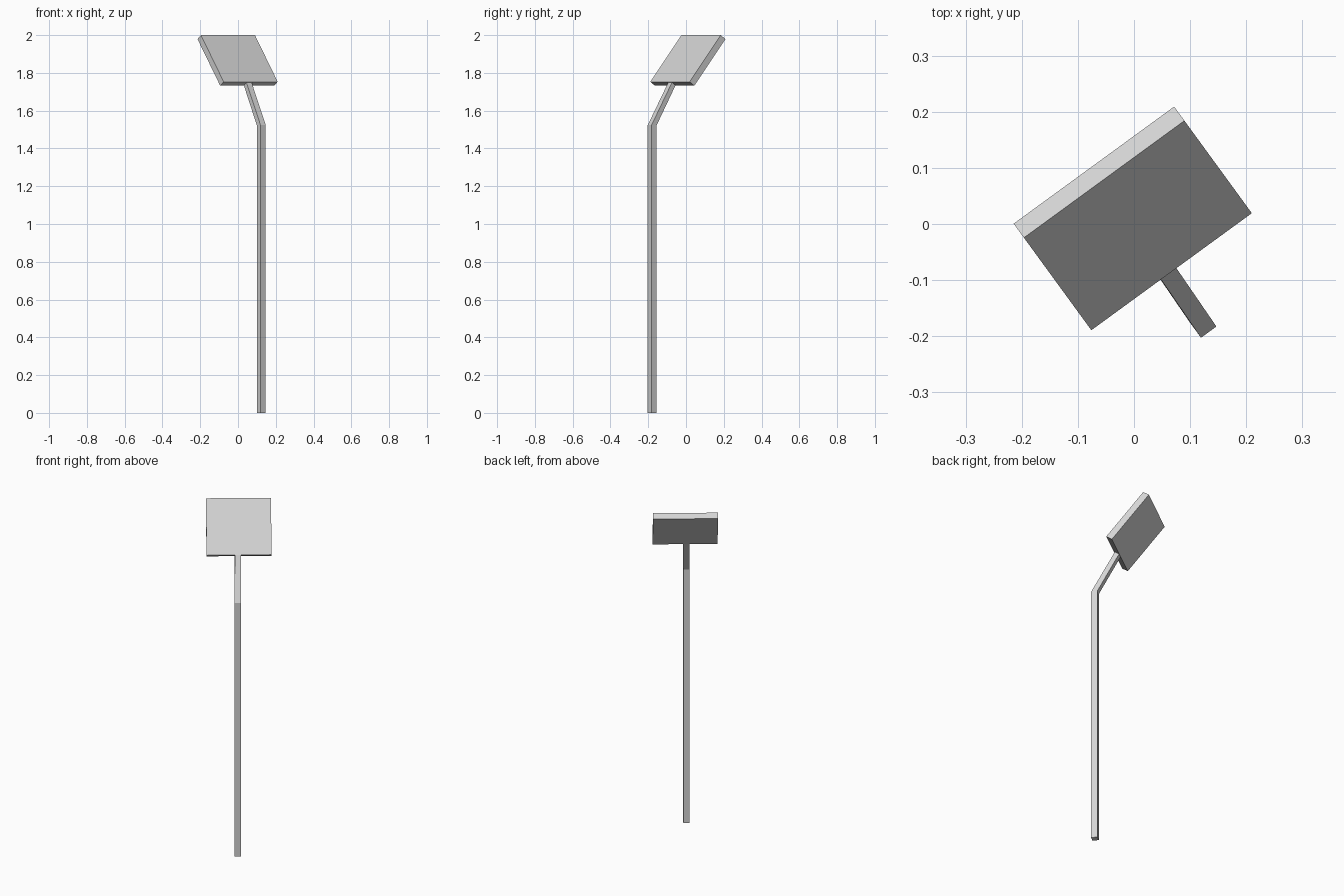
import bpy, bmesh, math
from mathutils import Vector

if "Cube" in bpy.data.objects:
    bpy.data.objects.remove(bpy.data.objects["Cube"])

grey = bpy.data.materials.new("light grey")
grey.diffuse_color = (0.66, 0.66, 0.66, 1)
grey.use_nodes = True
grey.node_tree.nodes["Principled BSDF"].inputs["Base Color"].default_value = grey.diffuse_color

# Turned frame: U runs along the panel width, D points to its back
ANGLE = math.radians(36.1)
U = Vector((math.cos(ANGLE), math.sin(ANGLE), 0))
D = Vector((-math.sin(ANGLE), math.cos(ANGLE), 0))
ORIGIN = Vector((0.067, -0.085, 0))  # middle of the panel's lower front edge


def point(u, d, z):
    return ORIGIN + U * u + D * d + Vector((0, 0, z))


def loft(name, rings):
    """Join four-sided rings into a closed solid."""
    bm = bmesh.new()
    loops = [[bm.verts.new(p) for p in ring] for ring in rings]
    for a, b in zip(loops, loops[1:]):
        for i in range(4):
            j = (i + 1) % 4
            bm.faces.new((a[i], a[j], b[j], b[i]))
    bm.faces.new(loops[0])
    bm.faces.new(loops[-1])
    bmesh.ops.recalc_face_normals(bm, faces=bm.faces)
    mesh = bpy.data.meshes.new(name)
    bm.to_mesh(mesh)
    bm.free()
    mesh.materials.append(grey)
    obj = bpy.data.objects.new(name, mesh)
    bpy.context.collection.objects.link(obj)


def ring(u, d, z, hu, hd):
    return [point(u + su * hu, d + sd * hd, z)
            for su, sd in ((-1, -1), (1, -1), (1, 1), (-1, 1))]


# Upright post, bending back into an arm that ends inside the panel
loft("post", [ring(-0.010, -0.109, 0.0, 0.017, 0.017),
              ring(-0.010, -0.109, 1.523, 0.017, 0.017),
              ring(-0.006, 0.029, 1.762, 0.017, 0.016)])

# Tilted panel: side profile stretched across its width
profile = [(0, 1.753), (0.204, 2.0), (0.235, 1.979), (0.031, 1.732)]
loft("panel", [[point(u, d, z) for d, z in profile] for u in (-0.177, 0.177)])
